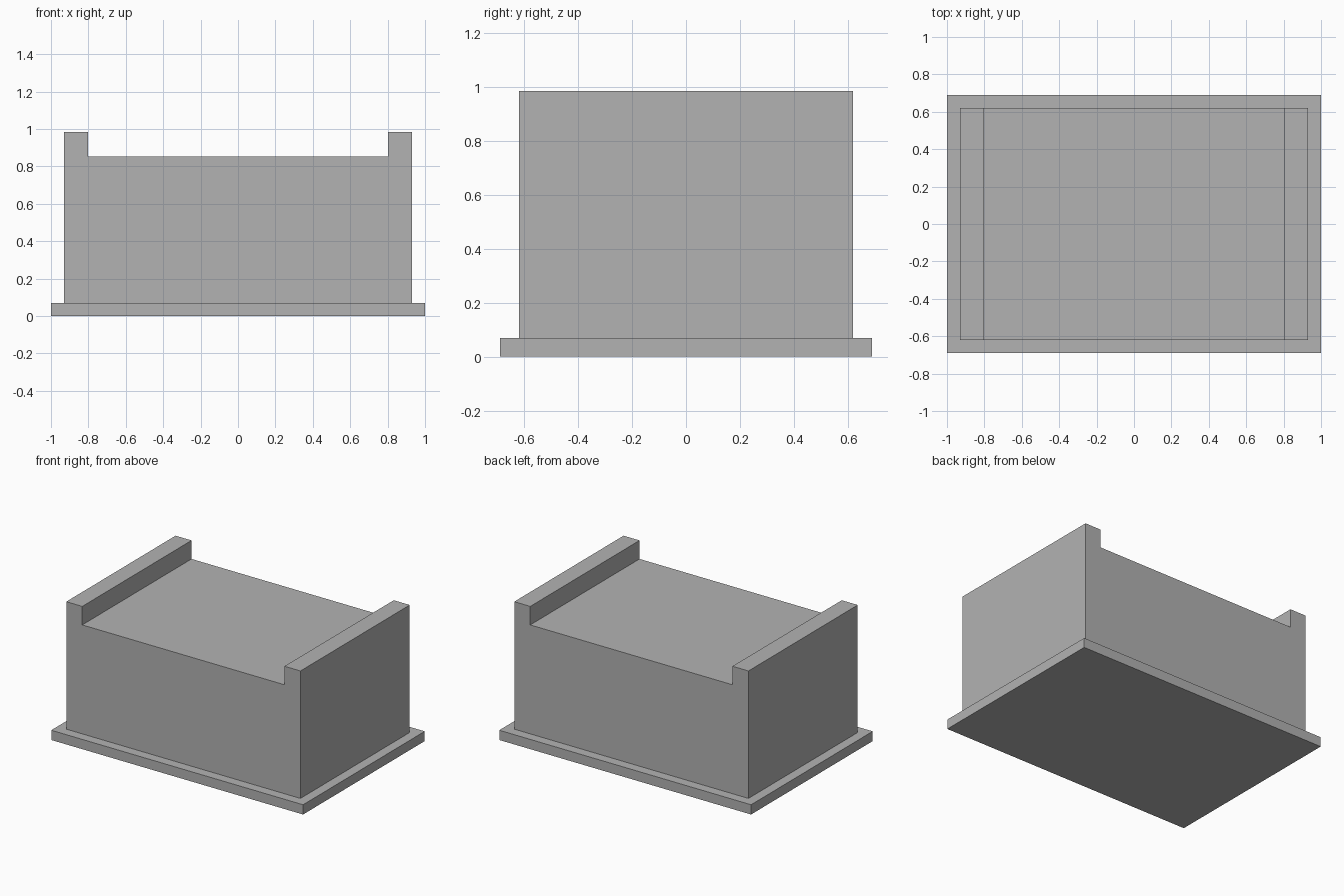
import bpy
import bmesh

cube = bpy.data.objects.get("Cube")
if cube:
    bpy.data.objects.remove(cube, do_unlink=True)

# Single grey material
GREY = (0.448, 0.448, 0.448, 1.0)
grey = bpy.data.materials.new("plain grey")
grey.use_nodes = True
grey.diffuse_color = GREY
grey.node_tree.nodes["Principled BSDF"].inputs["Base Color"].default_value = GREY


def extrude_profile(name, half_profile, half_depth):
    """Mirror a right-hand (x, z) outline across x = 0 and extrude it along y."""
    outline = half_profile + [(-x, z) for x, z in reversed(half_profile)]
    bm = bmesh.new()
    face = bm.faces.new([bm.verts.new((x, -half_depth, z)) for x, z in outline])
    result = bmesh.ops.extrude_face_region(bm, geom=[face])
    moved = [v for v in result["geom"] if isinstance(v, bmesh.types.BMVert)]
    bmesh.ops.translate(bm, verts=moved, vec=(0, 2 * half_depth, 0))
    bmesh.ops.recalc_face_normals(bm, faces=bm.faces)
    mesh = bpy.data.meshes.new(name)
    bm.to_mesh(mesh)
    bm.free()
    mesh.materials.append(grey)
    obj = bpy.data.objects.new(name, mesh)
    bpy.context.collection.objects.link(obj)
    return obj


BASE_TOP = 0.07

# Flat plinth
extrude_profile("base_plate", [(1.0, 0.0), (1.0, BASE_TOP)], 0.69)

# Solid block with a raised rim along its left and right edges
extrude_profile(
    "body",
    [(0.93, BASE_TOP), (0.93, 0.985), (0.803, 0.985), (0.803, 0.852)],
    0.62,
)
